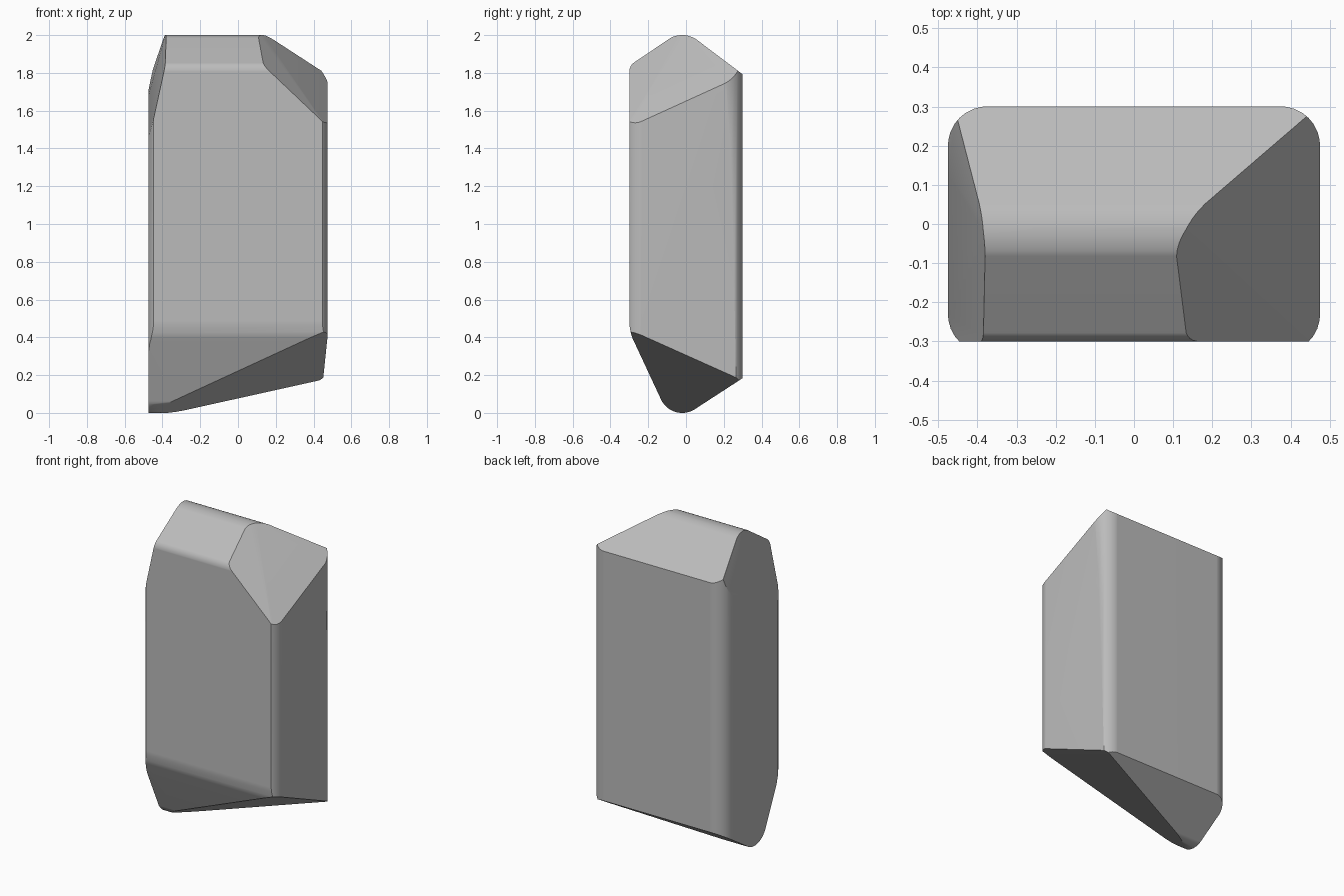
import bpy
import bmesh
import math
from mathutils import Vector

default = bpy.data.objects.get("Cube")
if default:
    bpy.data.objects.remove(default, do_unlink=True)

CENTRE = Vector((0, 0, 1))


def cut(bm, point, normal):
    """Slice the convex solid and cap it, keeping the side behind the plane."""
    result = bmesh.ops.bisect_plane(
        bm, geom=bm.verts[:] + bm.edges[:] + bm.faces[:], dist=1e-5,
        plane_co=point, plane_no=normal, clear_outer=True)
    rim = [e for e in result["geom_cut"]
           if isinstance(e, bmesh.types.BMEdge) and e.is_boundary]
    if len(rim) > 2:
        bmesh.ops.holes_fill(bm, edges=rim, sides=0)


def cut_through(bm, a, b, c):
    """Slice along the plane through three points, keeping the middle."""
    a, b, c = Vector(a), Vector(b), Vector(c)
    normal = (b - a).cross(c - a).normalized()
    if normal.dot(a - CENTRE) < 0:
        normal.negate()
    cut(bm, a, normal)


def round_off(bm, u, v, centre, radius, start, end, steps):
    """Round an edge with tangent slices about a centre in the u, v plane."""
    middle = u * centre[0] + v * centre[1]
    for i in range(steps + 1):
        angle = math.radians(start + (end - start) * i / steps)
        normal = u * math.cos(angle) + v * math.sin(angle)
        cut(bm, middle + normal * radius, normal)


X, Y, Z = Vector((1, 0, 0)), Vector((0, 1, 0)), Vector((0, 0, 1))

# Block
bm = bmesh.new()
bmesh.ops.create_cube(bm, size=1)
for vert in bm.verts:
    vert.co = Vector((vert.co.x * 0.95, vert.co.y * 0.6, vert.co.z * 2.2 + 1))

# Rounded roof ridge, its front shoulder, the front foot and the keel
round_off(bm, Y, Z, (-0.02, 1.867), 0.133, 53, 124, 8)
round_off(bm, Y, Z, (-0.24, 1.806), 0.06, 124, 178, 5)
round_off(bm, Y, Z, (0, 0.494), 0.3, 182, 205, 3)
round_off(bm, Y, Z, (-0.02, 0.124), 0.124, 205, 303, 10)

# Rounded upright corners, the front ones clipped by the flat front
for side in (X, -X):
    round_off(bm, side, Y, (0.375, 0.2), 0.1, 2, 88, 7)
    round_off(bm, side, Y, (0.375, -0.23), 0.1, -2, -42, 3)

# Broad chipped corner, upper left
ridge_end, front_chip = (0.135, -0.01, 2), (0.45, -0.3, 1.54)
cut_through(bm, (0.135, -0.28, 1.85), ridge_end, front_chip)
cut_through(bm, ridge_end, front_chip, (0.455, 0.26, 1.79))

# Narrow chipped corner, upper right
ridge_end = (-0.385, -0.02, 2)
cut_through(bm, (-0.385, -0.29, 1.845), ridge_end, (-0.455, -0.3, 1.52))
cut_through(bm, ridge_end, (-0.475, -0.24, 1.56), (-0.455, 0.265, 1.8))

# Slanted underside and the slight taper above it
cut_through(bm, (0.45, -0.3, 0.43), (0.45, 0.28, 0.18), (-0.4, -0.03, 0))
cut_through(bm, (0.475, -0.24, 0.41), (0.475, 0.2, 1.7), (0.452, 0.25, 0.18))

bmesh.ops.remove_doubles(bm, verts=bm.verts[:], dist=0.001)
bmesh.ops.recalc_face_normals(bm, faces=bm.faces[:])
mesh = bpy.data.meshes.new("stone_block")
bm.to_mesh(mesh)
bm.free()

# Stone colour
stone = bpy.data.materials.new("stone_grey")
stone.use_nodes = True
grey = (0.5, 0.5, 0.5, 1)
stone.diffuse_color = grey
stone.node_tree.nodes["Principled BSDF"].inputs["Base Color"].default_value = grey
mesh.materials.append(stone)

block = bpy.data.objects.new("stone_block", mesh)
bpy.context.collection.objects.link(block)
bpy.ops.object.select_all(action="DESELECT")
block.select_set(True)
bpy.context.view_layer.objects.active = block
bpy.ops.object.shade_smooth_by_angle(angle=math.radians(30))
weighted = block.modifiers.new("even_shading", "WEIGHTED_NORMAL")
weighted.keep_sharp = True
